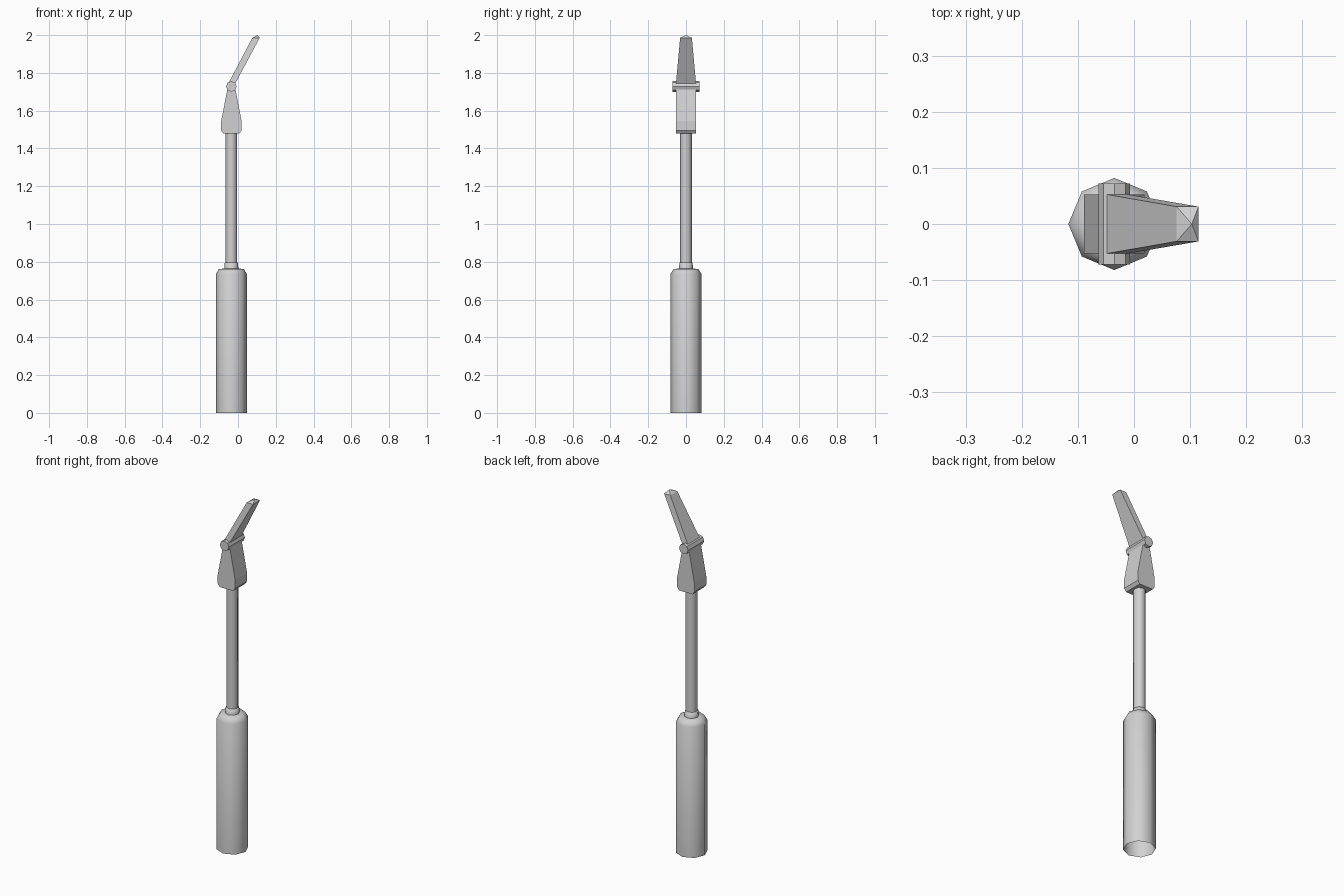
import bpy, bmesh, math
from mathutils import Vector

cube = bpy.data.objects.get("Cube")
if cube:
    bpy.data.objects.remove(cube, do_unlink=True)

AXIS = -0.035   # x of the shaft axis
SIDES = 8

grey = bpy.data.materials.new("light grey")
grey.use_nodes = True
colour = (0.64, 0.64, 0.64, 1)
grey.diffuse_color = colour
grey.node_tree.nodes["Principled BSDF"].inputs["Base Color"].default_value = colour


def finish(name, bm, smooth=False):
    bmesh.ops.recalc_face_normals(bm, faces=bm.faces)
    mesh = bpy.data.meshes.new(name)
    bm.to_mesh(mesh)
    bm.free()
    mesh.materials.append(grey)
    for poly in mesh.polygons:
        poly.use_smooth = smooth
    obj = bpy.data.objects.new(name, mesh)
    bpy.context.collection.objects.link(obj)
    return obj


def lathe(name, profile):
    """Open eight-sided tube through (radius, z) rings."""
    bm = bmesh.new()
    rings = []
    for r, z in profile:
        angles = [math.tau * i / SIDES for i in range(SIDES)]
        rings.append([bm.verts.new((AXIS + r * math.cos(a), r * math.sin(a), z))
                      for a in angles])
    for low, high in zip(rings, rings[1:]):
        for i in range(SIDES):
            j = (i + 1) % SIDES
            bm.faces.new((low[i], low[j], high[j], high[i]))
    return finish(name, bm, smooth=True)


def extrude_y(name, outline, half):
    """Prism with an (x, z) outline, symmetric about y = 0."""
    bm = bmesh.new()
    face = bm.faces.new([bm.verts.new((x, -half, z)) for x, z in outline])
    grown = bmesh.ops.extrude_face_region(bm, geom=[face])["geom"]
    verts = [v for v in grown if isinstance(v, bmesh.types.BMVert)]
    bmesh.ops.translate(bm, verts=verts, vec=(0, 2 * half, 0))
    return finish(name, bm)


# Handle with chamfered shoulder, open underneath
lathe("handle", [(0.082, 0), (0.082, 0.735), (0.066, 0.762), (0.037, 0.764)])

# Collar and long shaft
lathe("collar", [(0.037, 0.762), (0.035, 0.795), (0.03, 0.796)])
lathe("shaft", [(0.031, 0.78), (0.031, 1.49)])

# Flared head block
half_outline = [(0.042, 1.478), (0.054, 1.495), (0.054, 1.545), (0.02, 1.72)]
outline = [(AXIS + w, z) for w, z in half_outline]
outline += [(AXIS - w, z) for w, z in reversed(half_outline)]
extrude_y("head", outline, 0.053)

# Hinge pin across the head
turns = [math.tau * i / SIDES for i in range(SIDES)]
extrude_y("hinge_pin", [(AXIS + 0.028 * math.cos(a), 1.728 + 0.028 * math.sin(a))
                        for a in turns], 0.072)

# Tilted tapering blade with a pointed end
bm = bmesh.new()


def rectangle(x0, x1, z, half):
    return [bm.verts.new(p) for p in ((x0, -half, z), (x1, -half, z),
                                      (x1, half, z), (x0, half, z))]


base = rectangle(-0.056, -0.019, 1.735, 0.054)
tip = rectangle(0.076, 0.115, 1.986, 0.031)
apex = bm.verts.new(Vector((0.103, 0, 2)))
bm.faces.new(base)
for i in range(4):
    j = (i + 1) % 4
    bm.faces.new((base[i], base[j], tip[j], tip[i]))
    bm.faces.new((tip[i], tip[j], apex))
finish("blade", bm)
